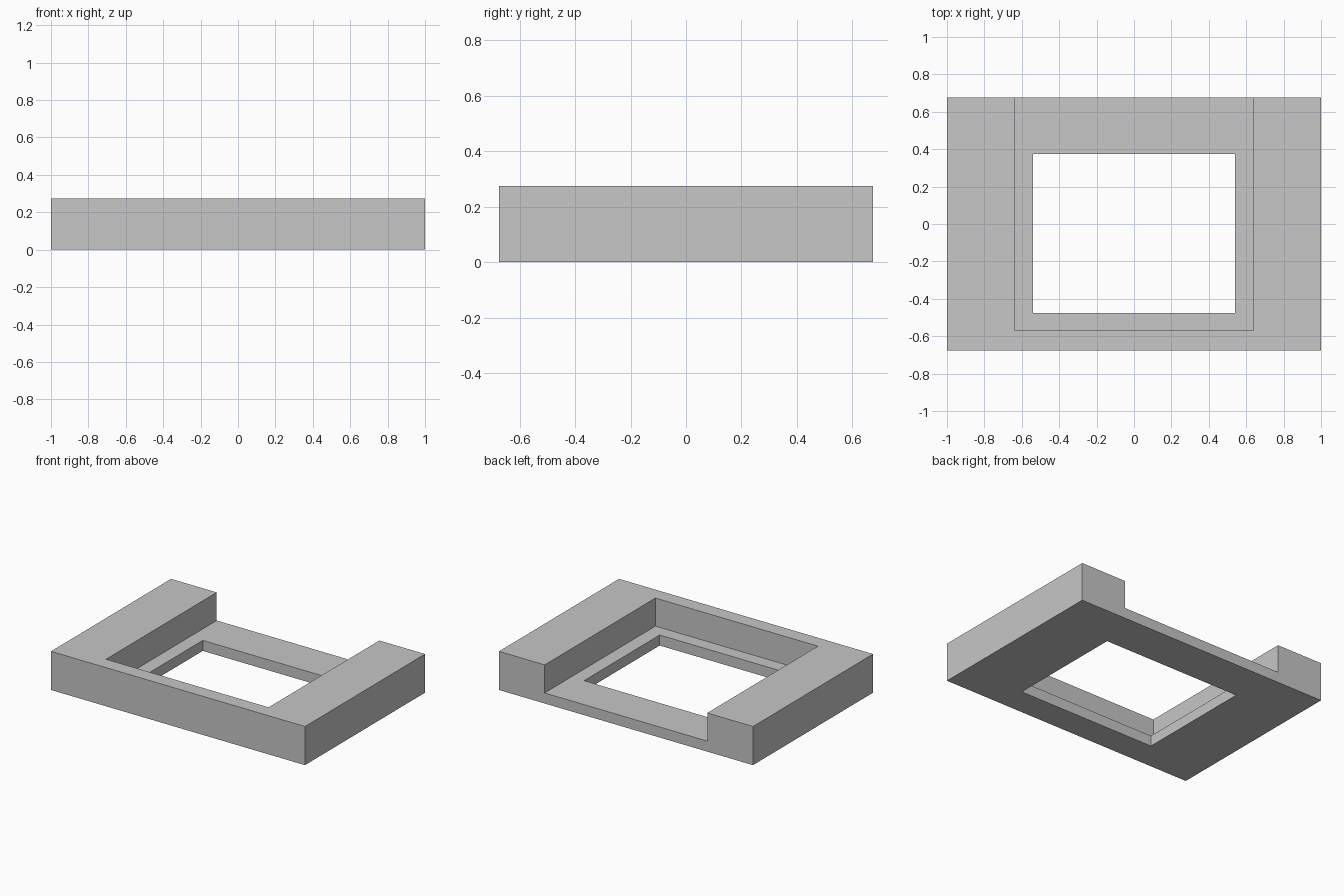
import bpy

default_cube = bpy.data.objects.get("Cube")
if default_cube:
    bpy.data.objects.remove(default_cube, do_unlink=True)

# Single matte grey
grey = bpy.data.materials.new("neutral_grey")
grey.use_nodes = True
colour = (0.57, 0.57, 0.57, 1)
grey.diffuse_color = colour
grey.node_tree.nodes["Principled BSDF"].inputs["Base Color"].default_value = colour


def block(name, low, high):
    """Box spanning two opposite corners."""
    centre = [(a + b) / 2 for a, b in zip(low, high)]
    bpy.ops.mesh.primitive_cube_add(size=1, location=centre)
    obj = bpy.context.object
    obj.name = name
    obj.scale = [b - a for a, b in zip(low, high)]
    bpy.ops.object.transform_apply(location=True, rotation=False, scale=True)
    obj.data.materials.append(grey)
    return obj


def cut(target, cutter):
    """Subtract a box and discard it."""
    cutter.hide_render = True
    mod = target.modifiers.new("cut", 'BOOLEAN')
    mod.operation = 'DIFFERENCE'
    mod.solver = 'EXACT'
    mod.object = cutter
    bpy.context.view_layer.objects.active = target
    bpy.ops.object.modifier_apply(modifier=mod.name)
    bpy.data.objects.remove(cutter, do_unlink=True)


WIDTH, DEPTH, HEIGHT = 1.0, 0.675, 0.275   # half width, half depth, height
LEDGE = 0.075                              # ledge thickness

# Solid slab
frame = block("open_backed_frame", (-WIDTH, -DEPTH, 0), (WIDTH, DEPTH, HEIGHT))

# Recess above the ledge, open at the back
cut(frame, block("recess_cutter", (-0.64, -0.57, LEDGE), (0.64, 1, 1)))

# Window through the ledge
cut(frame, block("window_cutter", (-0.54, -0.475, -1), (0.54, 0.375, 1)))
